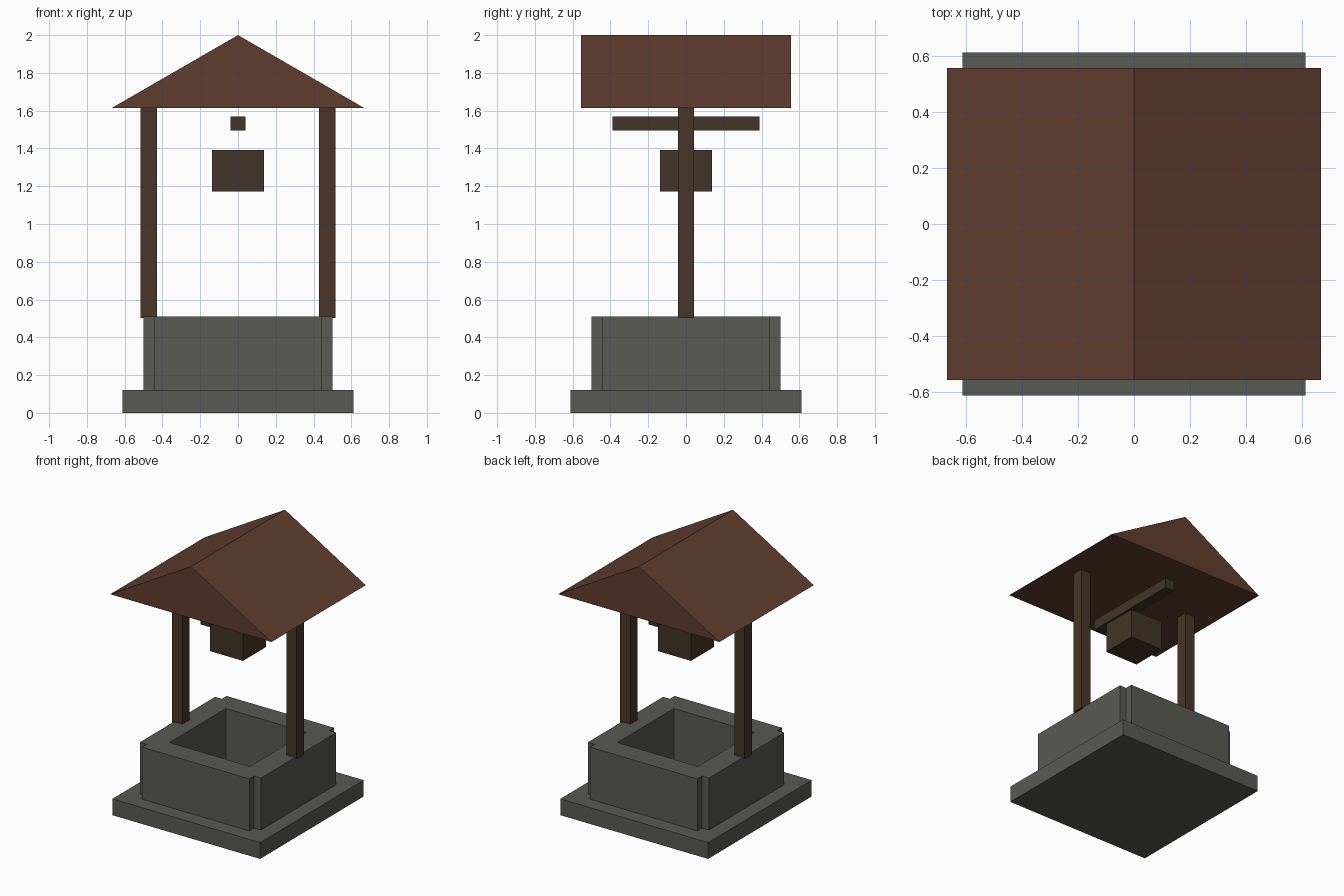
import bpy, bmesh

if "Cube" in bpy.data.objects:
    bpy.data.objects.remove(bpy.data.objects["Cube"])


def material(name, rgb):
    m = bpy.data.materials.new(name)
    m.diffuse_color = (*rgb, 1)
    m.use_nodes = True
    m.node_tree.nodes["Principled BSDF"].inputs["Base Color"].default_value = m.diffuse_color
    return m


STONE = material("stone", (0.10, 0.10, 0.09))
ROOF = material("roof_tile", (0.12, 0.048, 0.03))
WOOD = material("post_wood", (0.065, 0.036, 0.021))
DARK_WOOD = material("dark_wood", (0.055, 0.036, 0.02))


def prism(name, profile, y0, y1, mat):
    """Extrude an x-z profile along y."""
    bm = bmesh.new()
    face = bm.faces.new([bm.verts.new((x, y0, z)) for x, z in profile])
    ext = bmesh.ops.extrude_face_region(bm, geom=[face])
    verts = [v for v in ext["geom"] if isinstance(v, bmesh.types.BMVert)]
    bmesh.ops.translate(bm, verts=verts, vec=(0, y1 - y0, 0))
    bmesh.ops.recalc_face_normals(bm, faces=bm.faces)
    me = bpy.data.meshes.new(name)
    bm.to_mesh(me)
    bm.free()
    me.materials.append(mat)
    ob = bpy.data.objects.new(name, me)
    bpy.context.collection.objects.link(ob)
    return ob


def box(name, x, y, z, mat):
    """Box from (min, max) ranges on each axis."""
    return prism(name, [(x[0], z[0]), (x[1], z[0]), (x[1], z[1]), (x[0], z[1])], *y, mat)


def sym(h):
    return (-h, h)


def side(s, a, b):
    return tuple(sorted((s * a, s * b)))


# Stone plinth
box("base_slab", sym(0.611), sym(0.611), (0, 0.122), STONE)

# Four walls leaving notched corners and a square shaft, plus the two posts
WALL_Z = (0.122, 0.511)
for s, lr, fb in ((-1, "left", "front"), (1, "right", "back")):
    box(fb + "_wall", sym(0.444), side(s, 0.333, 0.5), WALL_Z, STONE)
    box(lr + "_wall", side(s, 0.333, 0.5), sym(0.444), WALL_Z, STONE)
    box(lr + "_post", side(s, 0.43, 0.515), sym(0.043), (0.503, 1.615), WOOD)

# Crossbeam and bucket
box("crossbeam", sym(0.039), sym(0.389), (1.494, 1.57), DARK_WOOD)
box("bucket", sym(0.137), sym(0.137), (1.172, 1.392), DARK_WOOD)

# Gabled roof, ridge running front to back
prism("roof", [(-0.667, 1.615), (0.667, 1.615), (0, 2.0)], -0.556, 0.556, ROOF)
